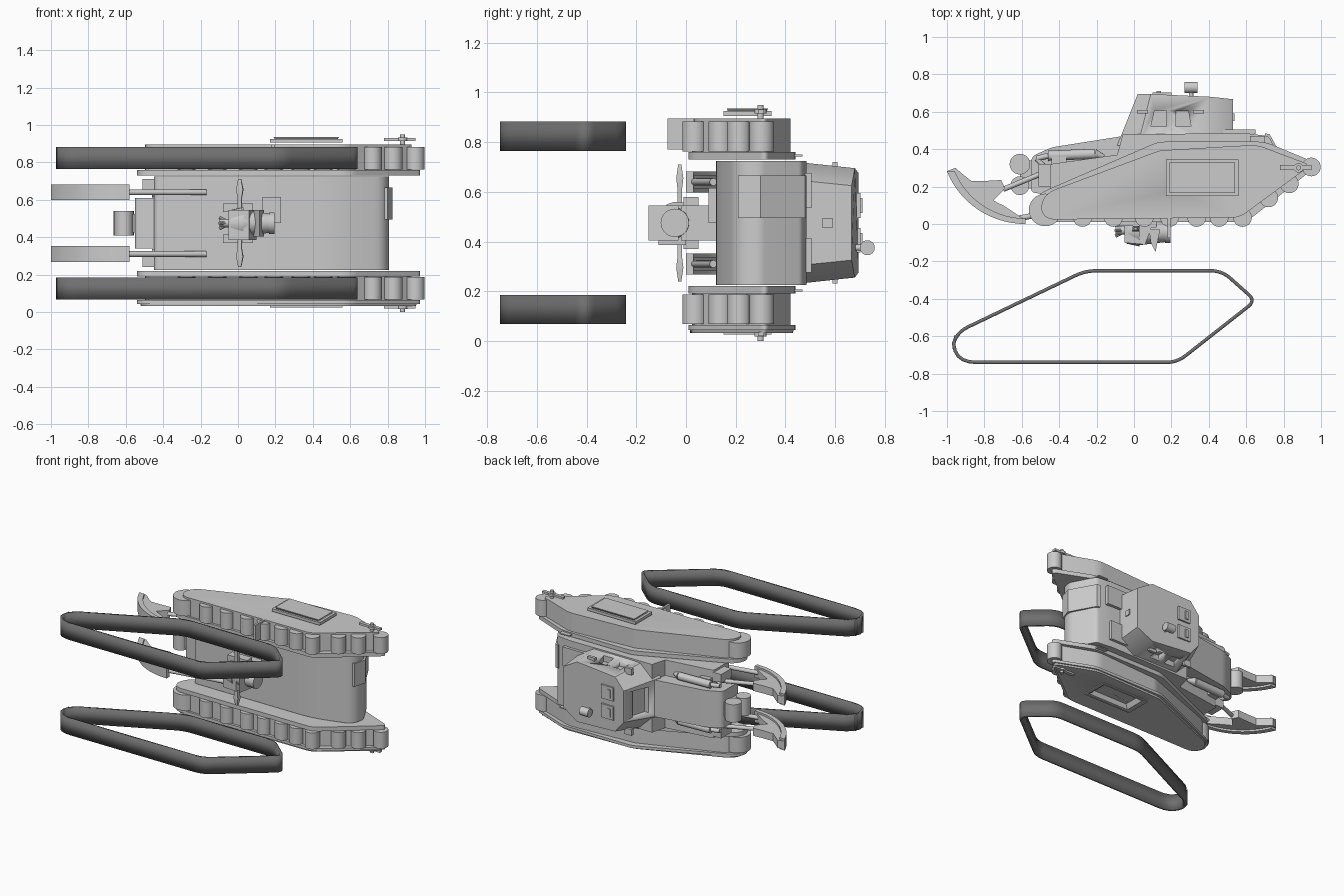
import bpy, bmesh, math
from mathutils import Vector

if "Cube" in bpy.data.objects:
    bpy.data.objects.remove(bpy.data.objects["Cube"])

C = 0.475          # mid-plane height; every z below is relative to it
SIDES = (("upper", 1), ("lower", -1))


def finish(name, bm, smooth=35):
    bmesh.ops.recalc_face_normals(bm, faces=bm.faces[:])
    me = bpy.data.meshes.new(name)
    bm.to_mesh(me)
    bm.free()
    for p in me.polygons:
        p.use_smooth = True
    me.set_sharp_from_angle(angle=math.radians(smooth))
    ob = bpy.data.objects.new(name, me)
    ob.location.z = C
    bpy.context.collection.objects.link(ob)
    return ob


def loft(name, rings):
    """Closed solid through rings of equal point count."""
    bm = bmesh.new()
    vs = [[bm.verts.new(p) for p in r] for r in rings]
    n = len(vs[0])
    for a, b in zip(vs, vs[1:]):
        for i in range(n):
            j = (i + 1) % n
            bm.faces.new((a[i], a[j], b[j], b[i]))
    bm.faces.new(vs[0])
    bm.faces.new(vs[-1])
    return finish(name, bm)


def prism(name, pts, z0, z1):
    return loft(name, [[(x, y, z) for x, y in pts] for z in (z0, z1)])


def box(name, x, y, z):
    return prism(name, [(x[0], y[0]), (x[1], y[0]), (x[1], y[1]), (x[0], y[1])], *z)


def cyl(name, a, b, r, r2=None, n=28):
    a, b = Vector(a), Vector(b)
    q = (b - a).to_track_quat('Z', 'Y')
    ring = lambda c, k: [c + q @ Vector((k * math.cos(t * math.tau / n), k * math.sin(t * math.tau / n), 0)) for t in range(n)]
    return loft(name, [ring(a, r), ring(b, r if r2 is None else r2)])


def rounded(pts, n=7):
    """Points (x, y, cut): each corner becomes a curve starting 'cut' away from it."""
    out = []
    for i, (x, y, c) in enumerate(pts):
        p = Vector((x, y))
        u = (Vector(pts[i - 1][:2]) - p).normalized() * c
        v = (Vector(pts[(i + 1) % len(pts)][:2]) - p).normalized() * c
        for k in range(n if c else 1):
            t = k / (n - 1)
            out.append(tuple(p + u * (1 - t) ** 2 + v * t * t))
    return out


def cut(ob, cutters):
    for c in cutters:
        m = ob.modifiers.new("cut", 'BOOLEAN')
        m.object, m.solver = c, 'EXACT'
    bake(ob)
    for c in cutters:
        bpy.data.objects.remove(c)


def bake(ob):
    dg = bpy.context.evaluated_depsgraph_get()
    dg.update()
    me = bpy.data.meshes.new_from_object(ob.evaluated_get(dg))
    ob.modifiers.clear()
    ob.data = me


def shrink(pts, d):
    """Inset a convex outline by moving points towards the middle."""
    m = Vector((0.2, 0.23))
    return [tuple(m + (Vector(p) - m) * (1 - d / (Vector(p) - m).length)) for p in pts]


rubber = bpy.data.materials.new("dark_rubber")
rubber.diffuse_color = (0.16, 0.16, 0.16, 1)
rubber.use_nodes = True
rubber.node_tree.nodes["Principled BSDF"].inputs["Base Color"].default_value = rubber.diffuse_color

# loose track belts
belt = rounded([(-0.98, -0.74, .14), (-0.96, -0.585, .08), (-0.26, -0.25, .06), (0.47, -0.25, .06),
                (0.65, -0.41, .05), (0.23, -0.74, .06)])
for tag, s in SIDES:
    bm = bmesh.new()
    r = [[bm.verts.new((x, y, s * z)) for x, y in belt] for z in (.29, .408)]
    for i in range(len(belt)):
        j = (i + 1) % len(belt)
        bm.faces.new((r[0][i], r[0][j], r[1][j], r[1][i]))
    ob = finish("track_belt_" + tag, bm)
    m = ob.modifiers.new("thick", 'SOLIDIFY')
    m.thickness, m.offset = .018, 0
    ob.data.materials.append(rubber)
    bake(ob)

# track frames: two plates, a core, rollers and a pocket window on the outside
plate = rounded([(-0.54, 0.01, .08), (-0.54, 0.15, .08), (0.13, 0.44, .04), (0.70, 0.44, .04),
                 (0.99, 0.32, .04), (0.60, 0.01, .05)])
rollers = [(-.275, .035), (-.11, .035), (.055, .035), (.19, .035), (.335, .035), (.455, .035), (.58, .035),
           (.72, .14), (.83, .215), (.948, .305)]
for tag, s in SIDES:
    prism("inner_plate_" + tag, plate, s * .255, s * .285)
    flat = lambda d, z: [(x, y, s * z) for x, y in shrink(plate, d)]
    outer = loft("outer_plate_" + tag, [flat(0, .412), flat(0, .432), flat(.018, .432), flat(.022, .444)])
    core = prism("frame_core_" + tag, shrink(plate, .045), s * .28, s * .42)
    for ob in (outer, core):
        rect = lambda a, b, c, d, z: [(a, c, s * z), (b, c, s * z), (b, d, s * z), (a, d, s * z)]
        cut(ob, [loft("cutter", [rect(.26, .46, .20, .29, .35), rect(.19, .54, .165, .33, .46)])])
    for k, (x0, x1, y0, y1) in enumerate([(.17, .56, .15, .165), (.17, .56, .33, .345), (.17, .19, .165, .33), (.54, .56, .165, .33)]):
        box(f"pocket_frame_{tag}_{k}", (x0, x1), (y0, y1), (s * .43, s * .45))
    cyl("idler_" + tag, (-.475, .075, s * .29), (-.475, .075, s * .405), .087, n=40)
    for k, (x, y) in enumerate(rollers):
        cyl(f"roller_{tag}_{k}", (x, y, s * .288), (x, y, s * .408), .05)
    # axle pin and tensioner
    cyl("axle_pin_" + tag, (.88, .30, s * .28), (.88, .30, s * .475), .013, n=16)
    cyl("axle_washer_" + tag, (.88, .30, s * .44), (.88, .30, s * .458), .025, n=20)
    box("tensioner_" + tag, (.78, .95), (.29, .315), (s * .44, s * .456))
    box("frame_lip_" + tag, (.62, .70), (.42, .47), (s * .268, s * .276))

# hull
prism("hull", rounded([(-.45, .12, .04), (.52, .12, .12), (.80, .20, .07), (.81, .30, .02), (.72, .47, .02),
                       (.60, .485, 0), (-.06, .48, 0), (-.09, .37, 0), (-.45, .32, .02)]), -.25, .25)
prism("hood", rounded([(-.55, .17, .02), (-.30, .13, 0), (0, .3, 0), (0, .48, 0), (-.06, .47, 0),
                       (-.44, .41, .03), (-.55, .36, .03)]), -.135, .135)
for s in (1, -1):
    box("nose_hinge", (-.51, -.43), (.20, .32), (s * .17, s * .235))
prism("rear_door", [(.70, .485), (.725, .48), (.825, .30), (.80, .21), (.76, .21)], .02, .19)
box("rear_hatch", (.45, .62), (.48, .505), (-.2, -.06))
box("rear_vent", (.45, .65), (.48, .505), (.06, .2))

# cabin with slanted corners and cut window recesses
def ring(front, corner, rear, tail):
    h = [front, corner, rear, tail]
    return [(x, y, z) for x, y, z in h] + [(x, y, -z) for x, y, z in reversed(h)]


cabin = loft("cabin", [ring((-.09, .42, .14), (.02, .42, .245), (.41, .45, .245), (.53, .47, .17)),
                       ring((.02, .695, .115), (.09, .695, .20), (.41, .68, .22), (.53, .667, .15))])
cutters = []
for s in (1, -1):
    cutters.append(prism("cutter", [(.09, .52), (.175, .52), (.175, .605), (.11, .605)], s * .19, s * .3))
    cutters.append(prism("cutter", [(.225, .52), (.305, .52), (.29, .605), (.225, .605)], s * .19, s * .3))
cutters.append(prism("cutter", [(-.12, .51), (-.02, .51), (.015, .63), (-.07, .63)], -.095, .095))
cut(cabin, cutters)
for s in (1, -1):
    for x in (.015, .315):
        box("cabin_handle", (x, x + .06), (.59, .61), (s * .20, s * .245))
for z in (-.07, .07):
    box("roof_hatch", (.10, .20), (.685, .703), (z - .05, z + .05))
    box("hatch_grip", (.12, .145), (.70, .71), (z - .03, z + .03))
box("rear_slit", (.52, .537), (.55, .59), (-.02, .02))
cyl("roof_lamp", (.27, .73, -.10), (.34, .73, -.10), .03)
cyl("lamp_stem", (.305, .67, -.10), (.305, .72, -.10), .012, n=12)

# nose drums
for y, r in ((.32, .055), (.205, .05)):
    cyl("nose_drum", (-.61, y, -.065), (-.61, y, .065), r, n=32)
box("drum_bracket", (-.61, -.53), (.19, .34), (-.05, .05))

# bow skids, with struts and hydraulic cylinders
def arc(cx, cy, rx, ry, a0, a1, n=14):
    return [(cx + rx * math.cos(math.radians(a0 + (a1 - a0) * k / n)),
             cy + ry * math.sin(math.radians(a0 + (a1 - a0) * k / n))) for k in range(n + 1)]


skid = arc(-.58, .44, .45, .44, 201, 270) + [(-.58, .02)] + arc(-.55, .40, .36, .33, 246, 236, 3) \
    + [(-.69, .19), (-.71, .235), (-.80, .23), (-.87, .23), (-.92, .27), (-.955, .30)]
for tag, s in SIDES:
    z = s * .165
    prism("skid_" + tag, skid, z - .028, z + .028)
    prism("skid_shoe_" + tag, arc(-.58, .44, .45, .44, 201, 270) + arc(-.58, .44, .41, .41, 270, 203), z - .042, z + .042)
    cyl("skid_strut_" + tag, (-.70, .185, z), (-.42, .30, z), .014, n=16)
    cyl("skid_arm_" + tag, (-.62, .03, z), (-.17, .11, z), .015, n=16)
    cyl("ram_body_" + tag, (-.46, .365, z), (-.21, .375, z), .027)
    cyl("ram_tip_" + tag, (-.21, .375, z), (-.16, .36, z), .027, .01)
    cyl("ram_rod_" + tag, (-.52, .35, z), (-.46, .365, z), .015, n=16)
    cyl("ram_link_" + tag, (-.52, .35, z), (-.45, .27, z), .014, n=16)
    box("ram_mount_" + tag, (-.44, -.36), (.30, .36), (z - .03, z + .03))

# underside propulsion unit: mount, pod, propeller and rudder
box("drive_mount", (-.03, .12), (-.02, .13), (-.07, .07))
box("drive_bracket", (.13, .23), (.09, .13), (0, .14))
prism("drive_housing", [(-.05, -.10), (.06, -.11), (.10, 0), (-.05, 0)], -.09, .07)
cyl("drive_pod", (-.04, -.035, 0), (.03, -.035, 0), .07, .085)
cyl("drive_nozzle", (.03, -.045, 0), (.185, -.045, 0), .068, .05)
cyl("nozzle_lip", (.165, -.045, 0), (.195, -.045, 0), .057)
cyl("drive_shaft", (-.10, -.035, 0), (-.03, -.035, 0), .022, n=16)
for k in range(4):
    cyl("shaft_bolt", (-.10, -.035 + .03 * math.cos(k * 1.571), .03 * math.sin(k * 1.571)), (-.04, -.035, 0), .009, n=8)
prism("rudder", [(.08, -.03), (.14, -.03), (.125, -.10), (.115, -.15), (.09, -.10)], -.07, .07)
for s in (1, -1):
    loft("propeller_blade", [[(.008 + x * w, -.025 + y * w, s * z) for x, y in ((-1, -.8), (1, -.8), (1.2, .8), (-.8, .8))]
                             for z, w in ((.05, .012), (.14, .012), (.18, .018), (.235, .008))])
    box("housing_fin", (-.08, .08), (-.01, .05), (s * .06, s * .105))

# mud plate under one frame
box("mud_plate", (.18, .195), (-.075, .03), (.295, .42))
